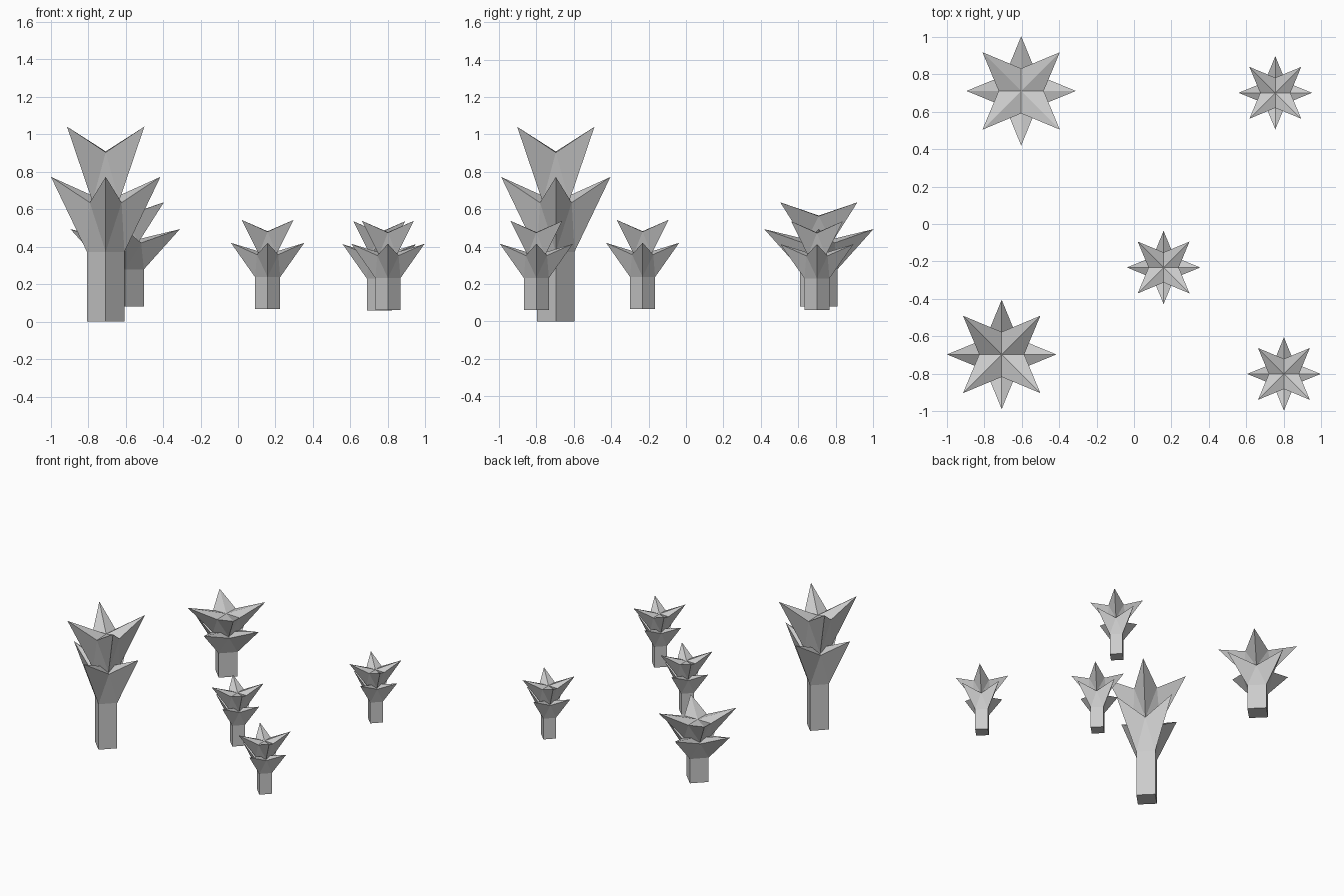
import bpy, bmesh
from math import cos, sin, pi

if "Cube" in bpy.data.objects:
    bpy.data.objects.remove(bpy.data.objects["Cube"])

TRUNK_R, VALLEY_R, TIP_R = 0.10, 0.12, 0.292


def ring(bm, radius, z, turn):
    """Four points on a circle; turn is in steps of 45 degrees."""
    return [bm.verts.new((radius * cos(i * pi / 2 + turn * pi / 4),
                          radius * sin(i * pi / 2 + turn * pi / 4), z)) for i in range(4)]


def finish(bm, name, loc, xy, h):
    bmesh.ops.recalc_face_normals(bm, faces=bm.faces[:])
    bmesh.ops.scale(bm, vec=(xy, xy, h), verts=bm.verts[:])
    me = bpy.data.meshes.new(name)
    bm.to_mesh(me)
    bm.free()
    ob = bpy.data.objects.new(name, me)
    ob.location = loc
    bpy.context.collection.objects.link(ob)


def trunk(name, loc, xy, h):
    # square post standing corner-on, open where the leaves grow out
    bm = bmesh.new()
    low, top = ring(bm, TRUNK_R, 0, 0), ring(bm, TRUNK_R, 0.372, 0)
    bm.faces.new(low)
    for i in range(4):
        j = (i + 1) % 4
        bm.faces.new((low[i], low[j], top[j], top[i]))
    finish(bm, name, loc, xy, h)


def leaf_tier(name, loc, xy, h, z, turn):
    # four-pointed flaring star with a shallow folded top
    bm = bmesh.new()
    base = ring(bm, TRUNK_R, z, turn)
    tips = ring(bm, TIP_R, z + 0.40, turn)
    valleys = ring(bm, VALLEY_R, z + 0.263, turn + 1)
    centre = bm.verts.new((0, 0, z + 0.268))
    for i in range(4):
        j = (i + 1) % 4
        bm.faces.new((base[i], valleys[i], tips[i]))
        bm.faces.new((base[i], base[j], valleys[i]))
        bm.faces.new((base[j], tips[j], valleys[i]))
        bm.faces.new((centre, tips[i], valleys[i]))
        bm.faces.new((centre, valleys[i], tips[j]))
    finish(bm, name, loc, xy, h)


# plants: name, base position, width scale, height scale
plants = [
    ("tall_plant", (-0.706, -0.696, 0.0), 1.0, 1.0),
    ("wide_plant", (-0.602, 0.71, 0.08), 1.0, 0.535),
    ("middle_plant", (0.158, -0.232, 0.067), 0.67, 0.457),
    ("back_plant", (0.754, 0.70, 0.06), 0.67, 0.457),
    ("front_plant", (0.80, -0.80, 0.062), 0.67, 0.457),
]
for name, loc, xy, h in plants:
    trunk(name + "_trunk", loc, xy, h)
    leaf_tier(name + "_lower_leaves", loc, xy, h, 0.372, 0)
    leaf_tier(name + "_upper_leaves", loc, xy, h, 0.64, 1)
